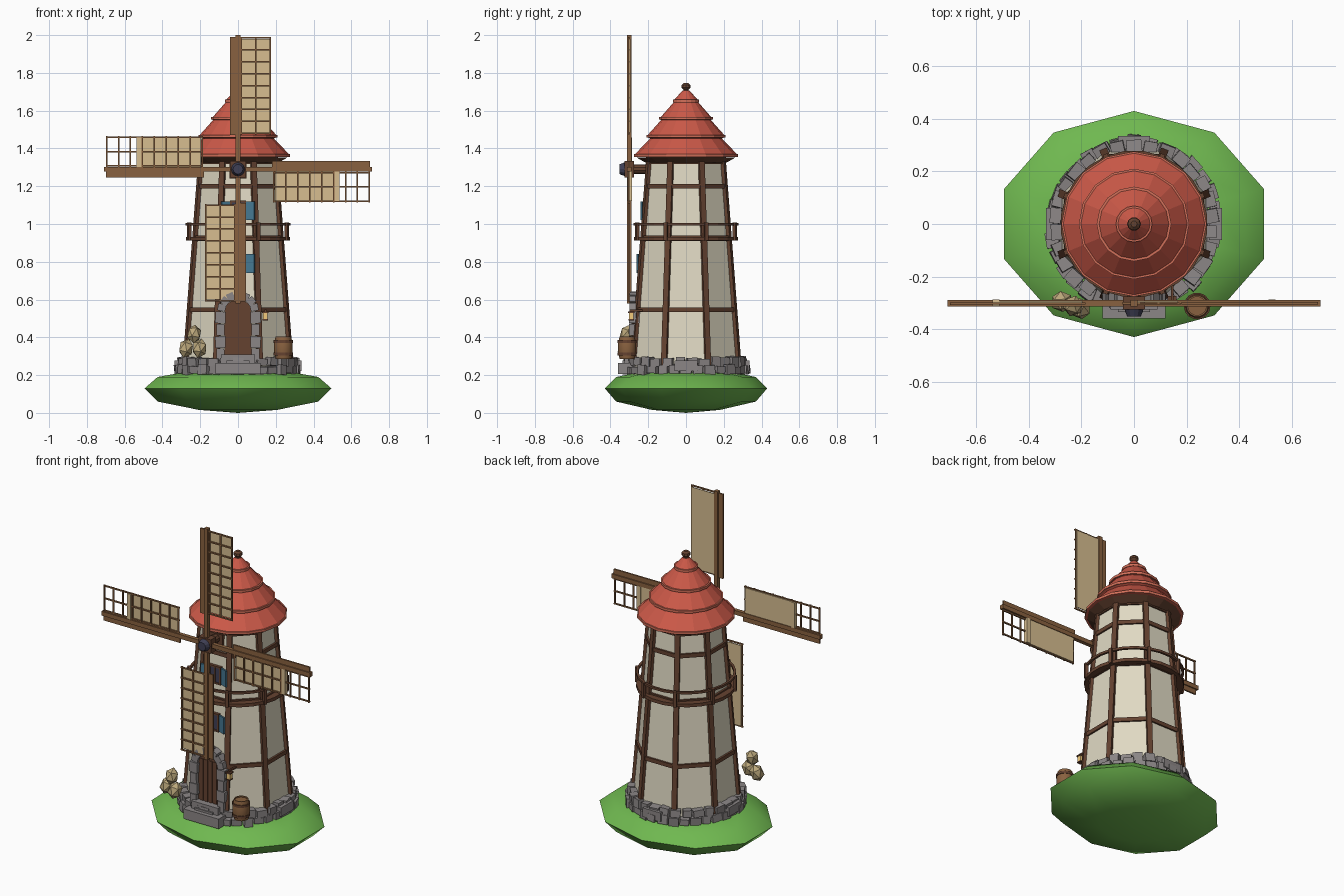
import bpy, bmesh, math, random
from mathutils import Matrix, Vector, Euler

if "Cube" in bpy.data.objects:
    bpy.data.objects.remove(bpy.data.objects["Cube"])
random.seed(4)
PI = math.pi

def mat(name, c):
    m = bpy.data.materials.new(name)
    m.diffuse_color = (*c, 1)
    m.use_nodes = True
    m.node_tree.nodes["Principled BSDF"].inputs["Base Color"].default_value = m.diffuse_color
    return m

GRASS = mat("grass", (.16, .48, .08))
PLASTER = mat("plaster", (.75, .70, .55))
WOOD = mat("dark_wood", (.13, .055, .03))
LIGHT = mat("light_wood", (.25, .12, .05))
ROOF = mat("roof_tile", (.60, .10, .065))
TRIM = mat("roof_trim", (.65, .16, .10))
CLOTH = mat("cloth", (.68, .51, .28))
STONE = mat("stone", (.26, .24, .24))
BLUE = mat("shutter_blue", (.06, .19, .29))
DARK = mat("dark_iron", (.05, .05, .09))
SACK = mat("sack", (.50, .39, .20))
GLOW = mat("lamp", (.90, .60, .20))

def finish(name, bm, m, smooth=None):
    bmesh.ops.recalc_face_normals(bm, faces=bm.faces)
    me = bpy.data.meshes.new(name)
    bm.to_mesh(me)
    bm.free()
    me.materials.append(m)
    o = bpy.data.objects.new(name, me)
    bpy.context.collection.objects.link(o)
    if smooth:
        bpy.ops.object.select_all(action='DESELECT')
        o.select_set(True)
        bpy.context.view_layer.objects.active = o
        bpy.ops.object.shade_smooth_by_angle(angle=math.radians(smooth))
    return o

def box(bm, loc, size, rot=None):
    r = rot if rot is not None else Matrix.Identity(4)
    bmesh.ops.create_cube(bm, size=1, matrix=Matrix.Translation(loc) @ r.to_4x4() @ Matrix.Diagonal((*size, 1)))

def beam(bm, a, b, w, d, out):
    # box from a to b, depth d along the outward hint, width w across
    a, b = Vector(a), Vector(b)
    z = (b - a).normalized()
    x = (Vector(out) - z * z.dot(Vector(out))).normalized()
    box(bm, (a + b) / 2, (d, w, (b - a).length), Matrix((x, z.cross(x), z)).transposed())

def lathe(bm, prof, n, phase=0, c=(0, 0), sx=1, sy=1, closed=False):
    rows = [[bm.verts.new((c[0] + sx * r * math.cos(phase + 2 * PI * i / n),
                           c[1] + sy * r * math.sin(phase + 2 * PI * i / n), z)) for i in range(n)] for r, z in prof]
    for a, b in zip(rows, rows[1:] + (rows[:1] if closed else [])):
        for i in range(n):
            bm.faces.new((a[i], a[(i + 1) % n], b[(i + 1) % n], b[i]))
    bmesh.ops.remove_doubles(bm, verts=[v for r in rows for v in r], dist=1e-5)

def ring(bm, r0, r1, z0, z1, n, phase=0):
    lathe(bm, [(r0, z0), (r1, z0), (r1, z1), (r0, z1)], n, phase, closed=True)

def prism(bm, pts, y0, y1):
    f = bm.faces.new([bm.verts.new((x, y0, z)) for x, z in pts])
    g = bmesh.ops.extrude_face_region(bm, geom=[f])
    bmesh.ops.translate(bm, vec=(0, y1 - y0, 0), verts=[v for v in g['geom'] if isinstance(v, bmesh.types.BMVert)])

# grassy mound
bm = bmesh.new()
lathe(bm, [(0, 0), (.42, .016), (.86, .06), (1, .13), (.86, .19), (.6, .213), (0, .222)], 10, PI / 2, sx=.52, sy=.43)
finish("grass_mound", bm, GRASS, 40)

# tapered octagonal tower
OCT = PI / 8
def R(z): return .30 - .09 * (z - .25) / 1.09
def corner(i, z, extra=0):
    a = OCT + i * PI / 4
    return Vector(((R(z) + extra) * math.cos(a), (R(z) + extra) * math.sin(a), z))
bm = bmesh.new()
lathe(bm, [(0, .2), (R(.2), .2), (R(1.35), 1.35), (0, 1.35)], 8, OCT)
finish("tower_walls", bm, PLASTER)

# timber frame
bm = bmesh.new()
for i in range(8):
    a, b = corner(i, .25), corner(i, 1.35)
    beam(bm, a, b, .03, .024, (a.x, a.y, 0))
    for z, h in ((.545, .024), (.925, .03), (1.20, .024), (1.335, .035)):
        if z == .545 and i == 5:
            continue
        a, b = corner(i, z), corner(i + 1, z)
        m = a + b
        beam(bm, a, b, h, .022, (m.x, m.y, 0))
finish("timber_frame", bm, WOOD)

# balcony floor, rail and posts
bm = bmesh.new()
ring(bm, .22, .278, .912, .932, 24, OCT)
ring(bm, .266, .280, .992, 1.006, 24, OCT)
for i in range(8):
    a = OCT + i * PI / 4
    box(bm, (.279 * math.cos(a), .279 * math.sin(a), .96), (.018, .018, .095), Matrix.Rotation(a, 3, 'Z'))
finish("balcony", bm, WOOD)

# stone footing in two rough courses
bm = bmesh.new()
for row, (n, z, rad) in enumerate(((32, .228, .308), (30, .270, .298))):
    for i in range(n):
        a = 2 * PI * (i + .5 * row) / n
        r = rad + random.uniform(-.008, .008)
        rot = Euler((random.uniform(-.08, .08), random.uniform(-.1, .1), a + random.uniform(-.12, .12))).to_matrix()
        box(bm, (r * math.cos(a), r * math.sin(a), z + random.uniform(-.004, .004)),
            (random.uniform(.04, .055), random.uniform(.045, .062), random.uniform(.035, .055)), rot)
for i in range(4):
    a = i * PI / 2
    box(bm, (.31 * math.cos(a), .31 * math.sin(a), .25), (.05, .12, .055), Matrix.Rotation(a, 3, 'Z'))
finish("stone_footing", bm, STONE)

# stone doorstep and door surround
bm = bmesh.new()
box(bm, (0, -.315, .235), (.24, .09, .06))
box(bm, (0, -.295, .285), (.18, .06, .05))
for s in (-1, 1):
    for i in range(4):
        box(bm, (s * .093, -.275, .31 + .065 * i), (.042 + .012 * (i % 2), .056, .062),
            Euler((0, random.uniform(-.05, .05), 0)).to_matrix())
for i in range(7):
    a = PI * (i + .5) / 7
    box(bm, (.088 * math.cos(a), -.268, .54 + .082 * math.sin(a)), (.042, .06, .038), Matrix.Rotation(-a, 3, 'Y'))
finish("door_surround", bm, STONE)

# arched door with plank ribs
bm = bmesh.new()
arch = [(-.072, .3), (.072, .3)] + [(.072 * math.cos(PI * i / 8), .535 + .065 * math.sin(PI * i / 8)) for i in range(9)]
prism(bm, arch, -.283, -.24)
for x in (-.045, -.015, .015, .045):
    box(bm, (x, -.284, .435), (.02, .008, .26))
finish("door", bm, WOOD)

# windows and open shutters on the front face
frames, panes, shutters = bmesh.new(), bmesh.new(), bmesh.new()
for z in (.79, 1.07):
    y = -R(z) * math.cos(OCT)
    box(panes, (0, y - .002, z), (.07, .012, .09))
    for s in (-1, 1):
        box(frames, (s * .037, y - .004, z), (.01, .02, .11))
        box(frames, (0, y - .004, z + s * .05), (.08, .02, .01))
        box(shutters, (s * .065, y - .014, z), (.048, .01, .10), Matrix.Rotation(-s * .35, 3, 'Z'))
    box(frames, (0, y - .006, z), (.006, .012, .09))
finish("window_frames", frames, WOOD)
finish("window_panes", panes, DARK)
finish("shutters", shutters, BLUE)

# tiered roof, rim bands, eave underside, finial
bm = bmesh.new()
lathe(bm, [(0, 1.352), (.268, 1.356), (.270, 1.37), (.19, 1.452), (.205, 1.46), (.202, 1.472), (.132, 1.55),
           (.137, 1.555), (.132, 1.568), (.062, 1.648), (.064, 1.656), (.02, 1.705), (0, 1.71)], 16)
finish("roof", bm, ROOF)
bm = bmesh.new()
for r, z in ((.270, 1.364), (.204, 1.465), (.136, 1.56), (.063, 1.652)):
    ring(bm, r - .012, r + .006, z - .008, z + .007, 16)
finish("roof_bands", bm, TRIM)
bm = bmesh.new()
lathe(bm, [(.19, 1.325), (.215, 1.325), (.262, 1.352), (.19, 1.354)], 16, closed=True)
finish("eave", bm, WOOD)
bm = bmesh.new()
lathe(bm, [(0, 1.69), (.02, 1.70), (.014, 1.71), (.026, 1.722), (.024, 1.736), (.012, 1.746), (0, 1.746)], 10)
finish("finial", bm, WOOD)

# sails: built pointing up, turned in quarter steps about the hub
HY, HZ = -.30, 1.29
spars, lattice, cloth = bmesh.new(), bmesh.new(), bmesh.new()
for k in range(4):
    M = Matrix.Translation((0, HY, HZ)) @ Matrix.Rotation(k * PI / 2, 4, 'Y')
    def put(bm, x0, x1, y0, y1, z0, z1):
        c = Vector(((x0 + x1) / 2, (y0 + y1) / 2, (z0 + z1) / 2))
        box(bm, M @ c, (x1 - x0, y1 - y0, z1 - z0), M.to_3x3())
    put(spars, -.013, .013, -.013, .011, 0, .71)
    put(spars, -.043, -.013, -.006, .004, .18, .70)
    for v in (.018, .093, .170):
        put(lattice, v - .004, v + .004, -.006, .002, .185, .70)
    for i in range(9):
        z = .19 + .0632 * i
        put(lattice, 0, .176, -.008, .000, z - .004, z + .004)
    end = .53 if k % 2 else .69
    put(cloth, .012, .168, .002, .007, .195, end)
    if k % 2:
        put(cloth, .012, .168, -.011, .013, end - .018, end + .008)
finish("sail_spars", spars, LIGHT)
finish("sail_lattice", lattice, LIGHT)
finish("sail_cloth", cloth, CLOTH)

# hub, axle and iron cap
def axle(name, r1, r2, y0, y1, n, m):
    bm = bmesh.new()
    bmesh.ops.create_cone(bm, cap_ends=True, segments=n, radius1=r1, radius2=r2, depth=abs(y1 - y0),
                          matrix=Matrix.Translation((0, (y0 + y1) / 2, HZ)) @ Matrix.Rotation(PI / 2, 4, 'X'))
    finish(name, bm, m)
axle("axle", .026, .026, -.18, -.28, 10, WOOD)
axle("hub_cap", .038, .026, -.32, -.352, 12, DARK)
bm = bmesh.new()
box(bm, (0, HY, HZ), (.085, .05, .085))
box(bm, (0, -.20, HZ - .01), (.09, .03, .08))
finish("hub_block", bm, WOOD)

# barrel with hoops
BC = (.24, -.312)
bm = bmesh.new()
lathe(bm, [(0, .285), (.041, .285), (.049, .325), (.049, .365), (.041, .405), (.035, .405), (.035, .398), (0, .398)], 14, c=BC)
finish("barrel", bm, LIGHT, 35)
bm = bmesh.new()
for z in (.312, .378):
    lathe(bm, [(.044, z - .007), (.051, z - .007), (.051, z + .007), (.044, z + .007)], 14, c=BC, closed=True)
finish("barrel_hoops", bm, WOOD)

# grain sacks
bm = bmesh.new()
for x, y, z, s in ((-.275, -.295, .342, .046), (-.203, -.322, .342, .046), (-.232, -.312, .418, .044)):
    M = Matrix.Translation((x, y, z)) @ Euler((.2, x, z * 9)).to_matrix().to_4x4() @ Matrix.Diagonal((.9, .9, 1.15, 1))
    bmesh.ops.create_icosphere(bm, subdivisions=1, radius=s, matrix=M)
finish("grain_sacks", bm, SACK)

# wall lantern
bm = bmesh.new()
box(bm, (.145, -.29, .512), (.024, .024, .034))
finish("lantern_light", bm, GLOW)
bm = bmesh.new()
box(bm, (.145, -.29, .533), (.034, .034, .008))
box(bm, (.145, -.29, .493), (.03, .03, .006))
box(bm, (.145, -.265, .542), (.01, .07, .01))
finish("lantern_bracket", bm, WOOD)
